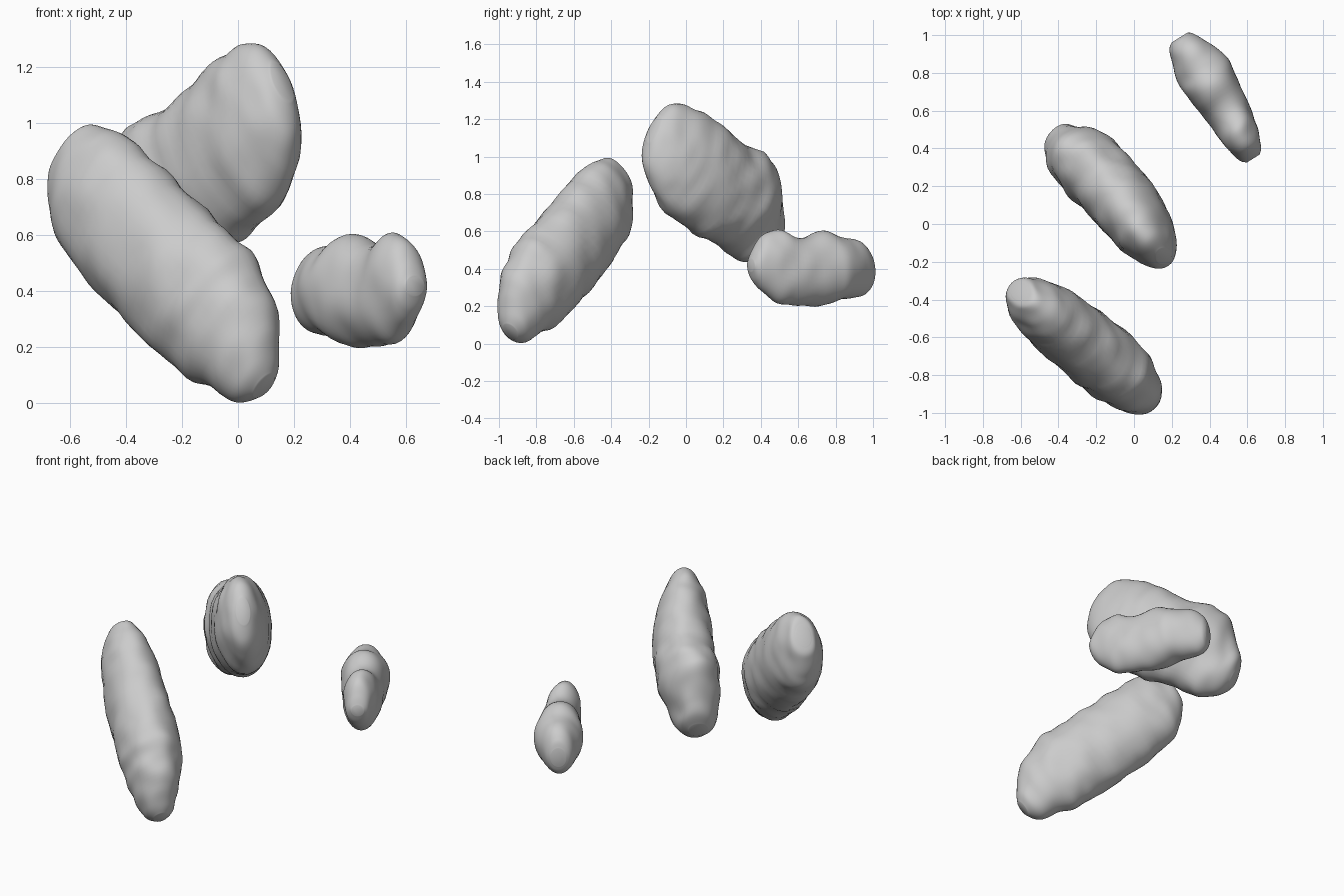
import bpy, bmesh, math
from mathutils import Vector, noise

cube = bpy.data.objects.get("Cube")
if cube:
    bpy.data.objects.remove(cube, do_unlink=True)

# Single stone grey
grey = bpy.data.materials.new("stone grey")
grey.use_nodes = True
colour = (0.6, 0.6, 0.6, 1)
grey.diffuse_color = colour
grey.node_tree.nodes["Principled BSDF"].inputs["Base Color"].default_value = colour

RINGS, SIDES = 64, 40


def sample(rows, t):
    """Catmull-Rom blend through the section rows."""
    i = min(int(t), len(rows) - 2)
    f = t - i
    a, b, c, d = (rows[max(0, min(len(rows) - 1, i + k))] for k in (-1, 0, 1, 2))
    return [0.5 * (2 * q + (r - p) * f + (2 * p - 5 * q + 4 * r - s) * f * f
                   + (3 * q - p - 3 * r + s) * f ** 3)
            for p, q, r, s in zip(a, b, c, d)]


def lump(name, heading, pitch, rows, bump):
    """Loft ovals; rows are (along, low edge, high edge, half thickness, sideways)."""
    u = Vector((heading[0], heading[1], 0)).normalized()
    v = Vector((-u.y, u.x, 0))
    ca, sa = math.cos(pitch), math.sin(pitch)
    axis = u * ca + Vector((0, 0, sa))
    up = -u * sa + Vector((0, 0, ca))
    bm = bmesh.new()
    loops = []
    for i in range(RINGS + 1):
        p, low, high, thick, shift = sample(rows, i / RINGS * (len(rows) - 1))
        centre = axis * p + up * ((low + high) / 2) + v * shift
        loop = []
        for j in range(SIDES):
            ang = math.tau * j / SIDES
            side = math.cos(ang) * thick
            tall = math.sin(ang) * (high - low) / 2
            out = v * side + up * tall
            # Wrinkles run around the body, so noise is stretched across it
            n = noise.noise(Vector((p * 11, side * 8, tall * 7)))
            loop.append(bm.verts.new(centre + out + out.normalized() * n * bump))
        loops.append(loop)
    for a, b in zip(loops, loops[1:]):
        for j in range(SIDES):
            k = (j + 1) % SIDES
            bm.faces.new((a[j], a[k], b[k], b[j]))
    bm.faces.new(loops[0])
    bm.faces.new(loops[-1])
    bmesh.ops.recalc_face_normals(bm, faces=bm.faces)
    mesh = bpy.data.meshes.new(name)
    bm.to_mesh(mesh)
    bm.free()
    obj = bpy.data.objects.new(name, mesh)
    bpy.context.collection.objects.link(obj)
    mesh.materials.append(grey)
    bpy.ops.object.select_all(action="DESELECT")
    obj.select_set(True)
    bpy.context.view_layer.objects.active = obj
    bpy.ops.object.shade_smooth_by_angle(angle=math.radians(50))


# Long front lump, sloping down to the front left
lump("front_lump", (0.788, -0.616), math.radians(-38.1), [
    (-0.76, 0.5, 0.61, 0.04, -0.66), (-0.74, 0.43, 0.68, 0.08, -0.66),
    (-0.65, 0.335, 0.73, 0.125, -0.66), (-0.53, 0.275, 0.75, 0.16, -0.66),
    (-0.25, 0.25, 0.755, 0.185, -0.66), (0.05, 0.26, 0.765, 0.185, -0.665),
    (0.18, 0.265, 0.74, 0.17, -0.67), (0.32, 0.31, 0.68, 0.135, -0.68),
    (0.43, 0.345, 0.57, 0.09, -0.685), (0.475, 0.4, 0.5, 0.04, -0.685)], 0.014)

# Raised middle lump, rising towards the front
lump("middle_lump", (0.7, -0.714), math.radians(29.4), [
    (-0.27, 0.71, 0.83, 0.06, 0.025), (-0.24, 0.66, 0.91, 0.1, 0.025),
    (-0.16, 0.59, 1.0, 0.135, 0.03), (-0.06, 0.57, 1.11, 0.165, 0.04),
    (0.05, 0.57, 1.14, 0.185, 0.045), (0.22, 0.54, 1.105, 0.185, 0.045),
    (0.45, 0.535, 1.12, 0.175, 0.03), (0.6, 0.595, 1.11, 0.14, 0.01),
    (0.72, 0.7, 1.06, 0.09, -0.005), (0.765, 0.81, 0.97, 0.04, -0.005)], 0.015)

# Small level rear lump with two humps
lump("rear_lump", (0.53, -0.85), 0, [
    (-0.71, 0.33, 0.45, 0.05, 0.725), (-0.69, 0.285, 0.5, 0.075, 0.725),
    (-0.635, 0.25, 0.545, 0.1, 0.728), (-0.51, 0.235, 0.57, 0.145, 0.737),
    (-0.41, 0.2, 0.605, 0.14, 0.737), (-0.25, 0.205, 0.565, 0.12, 0.735),
    (-0.13, 0.215, 0.61, 0.105, 0.73), (-0.035, 0.28, 0.575, 0.085, 0.722),
    (0.015, 0.33, 0.51, 0.065, 0.718), (0.04, 0.39, 0.45, 0.035, 0.718)], 0.01)
